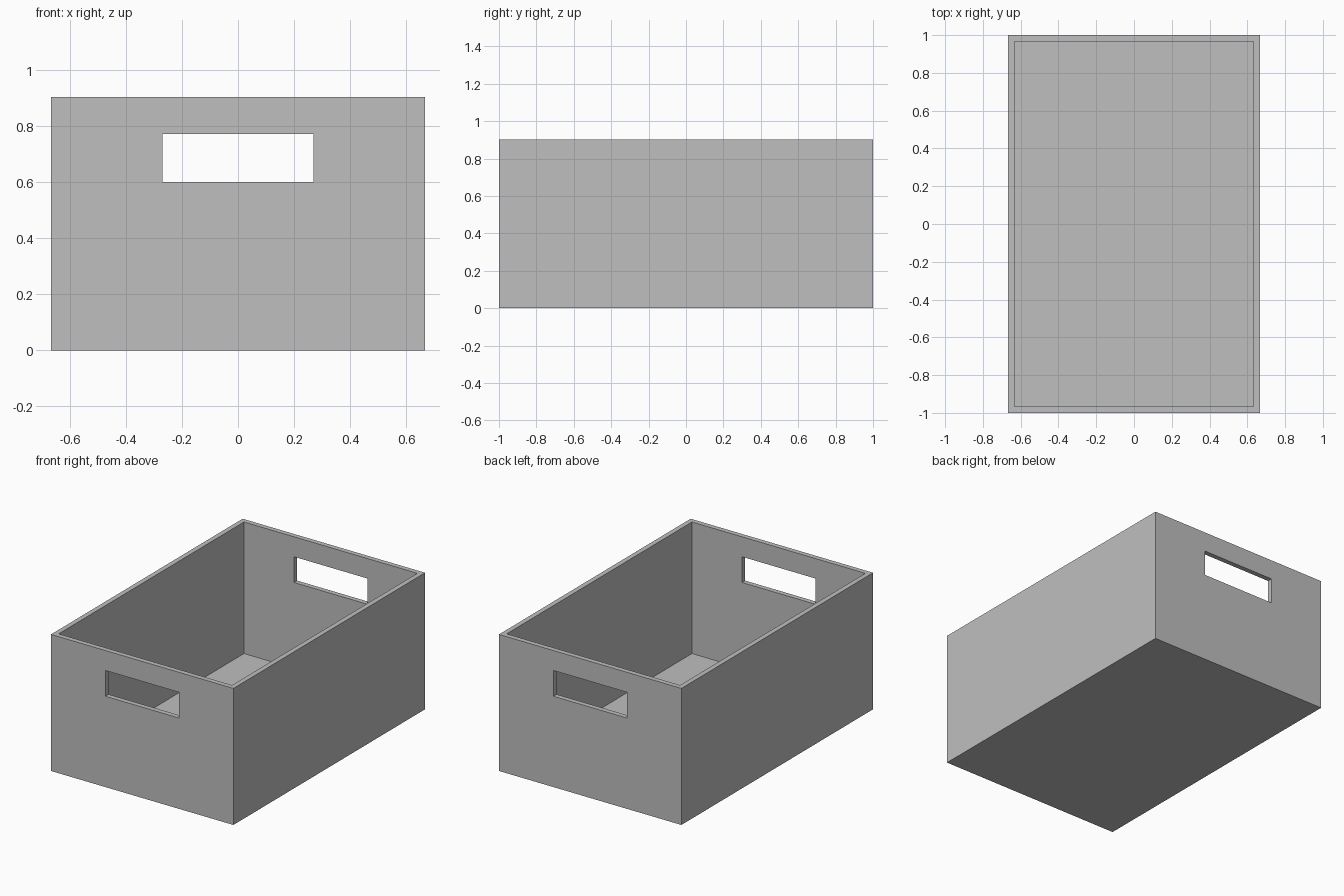
import bpy
from mathutils import Vector

if "Cube" in bpy.data.objects:
    bpy.data.objects.remove(bpy.data.objects["Cube"], do_unlink=True)

WIDTH, DEPTH, HEIGHT, WALL = 1.333, 2.0, 0.902, 0.033

grey = bpy.data.materials.new("plain grey")
grey.use_nodes = True
colour = (0.52, 0.52, 0.52, 1)
grey.diffuse_color = colour
grey.node_tree.nodes["Principled BSDF"].inputs["Base Color"].default_value = colour


def block(name, size, centre):
    """Box with its size applied to the mesh."""
    bpy.ops.mesh.primitive_cube_add(size=1, location=centre)
    obj = bpy.context.object
    obj.name = name
    for v in obj.data.vertices:
        v.co *= Vector(size)
    obj.data.materials.append(grey)
    return obj


def cut(target, cutter):
    """Subtract a hidden cutter from the target."""
    mod = target.modifiers.new(cutter.name, "BOOLEAN")
    mod.operation = "DIFFERENCE"
    mod.solver = "EXACT"
    mod.object = cutter
    bpy.context.view_layer.objects.active = target
    bpy.ops.object.modifier_apply(modifier=mod.name)
    bpy.data.objects.remove(cutter, do_unlink=True)


# Open storage box: solid block, hollowed from the top
box = block("storage_box", (WIDTH, DEPTH, HEIGHT), (0, 0, HEIGHT / 2))
cut(box, block("cavity", (WIDTH - 2 * WALL, DEPTH - 2 * WALL, HEIGHT),
               (0, 0, HEIGHT / 2 + WALL)))

# Hand holes through the front and back walls
for name, side in (("front_handle_hole", -1), ("back_handle_hole", 1)):
    cut(box, block(name, (0.537, 0.2, 0.17), (0, side * DEPTH / 2, 0.685)))
